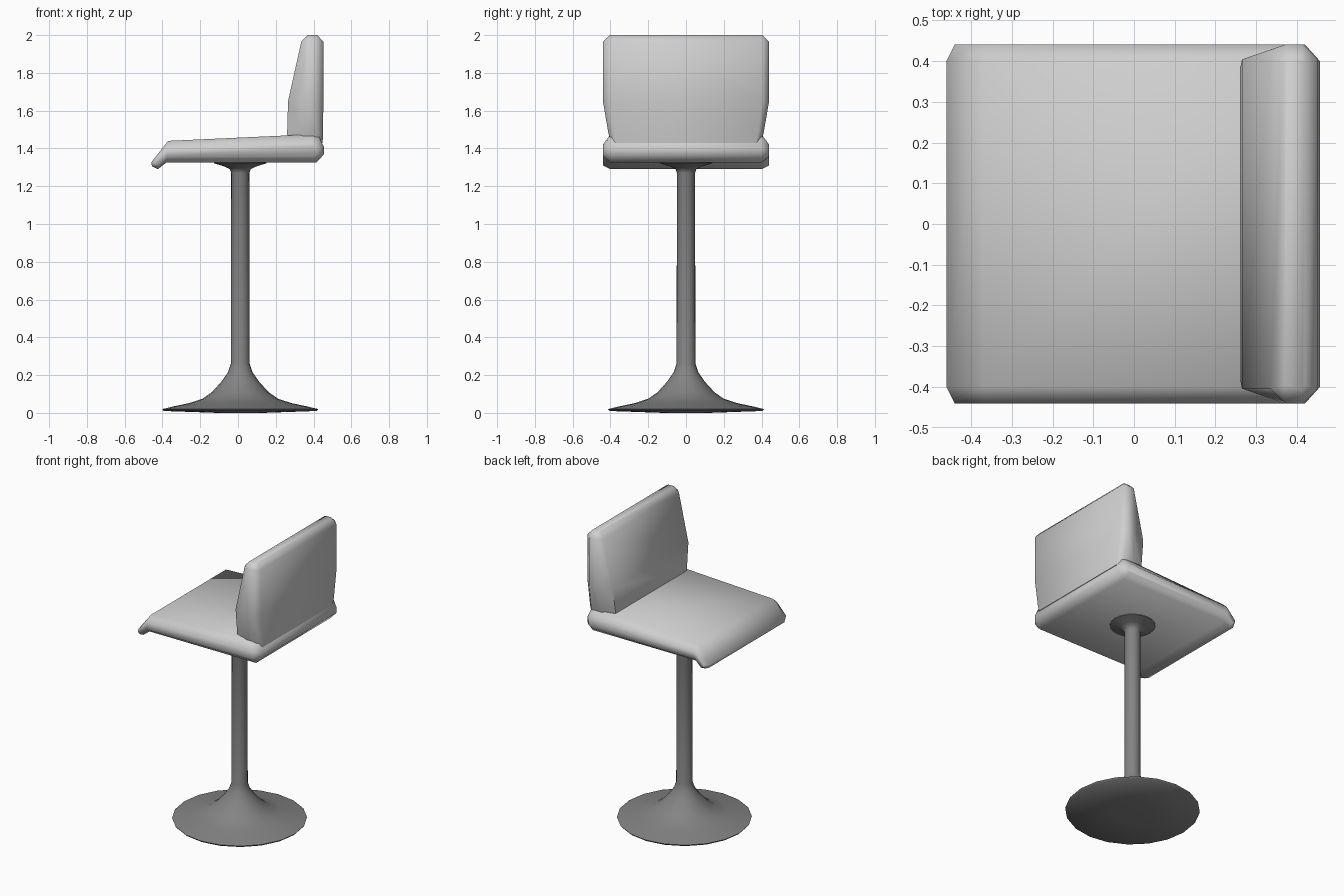
import bpy
import bmesh
import math

cube = bpy.data.objects.get("Cube")
if cube:
    bpy.data.objects.remove(cube, do_unlink=True)


def material(name, value):
    mat = bpy.data.materials.new(name)
    mat.use_nodes = True
    colour = (value, value, value, 1)
    mat.diffuse_color = colour
    mat.node_tree.nodes["Principled BSDF"].inputs["Base Color"].default_value = colour
    return mat


def loft(name, rings, mat, angle):
    """Skin a row of equal-length closed rings and cap both ends."""
    bm = bmesh.new()
    rows = [[bm.verts.new(p) for p in ring] for ring in rings]
    count = len(rows[0])
    for a, b in zip(rows, rows[1:]):
        for i in range(count):
            j = (i + 1) % count
            bm.faces.new((a[i], a[j], b[j], b[i]))
    bm.faces.new(rows[0])
    bm.faces.new(rows[-1])
    bmesh.ops.recalc_face_normals(bm, faces=bm.faces)
    mesh = bpy.data.meshes.new(name)
    bm.to_mesh(mesh)
    bm.free()
    obj = bpy.data.objects.new(name, mesh)
    bpy.context.collection.objects.link(obj)
    mesh.materials.append(mat)
    bpy.ops.object.select_all(action="DESELECT")
    obj.select_set(True)
    bpy.context.view_layer.objects.active = obj
    bpy.ops.object.shade_smooth_by_angle(angle=math.radians(angle))
    return obj


light_grey = material("light grey upholstery", 0.62)
dark_grey = material("dark grey metal", 0.23)

# Seat cushion: side profile (x, z), shrunk towards both sides
full = [(-0.46, 1.325), (-0.37, 1.44), (0.395, 1.475), (0.43, 1.46), (0.456, 1.405),
        (0.456, 1.37), (0.415, 1.325), (-0.38, 1.325), (-0.425, 1.29), (-0.455, 1.305)]
side = [(-0.44, 1.33), (-0.37, 1.405), (0.39, 1.42), (0.41, 1.415), (0.42, 1.4),
        (0.42, 1.375), (0.4, 1.36), (-0.375, 1.355), (-0.42, 1.31), (-0.435, 1.315)]
stations = [(-0.44, side), (-0.4, full), (0.4, full), (0.44, side)]
loft("seat", [[(x, y, z) for x, z in prof] for y, prof in stations], light_grey, 65)


# Backrest: stacked plan sections with chamfered corners
def plan(z, front, back, half, nose, c=0.036):
    right = [(front, half - c), (front + nose, half), (back - c, half), (back, half - c)]
    return [(x, y, z) for x, y in right] + [(x, -y, z) for x, y in reversed(right)]


loft("backrest", [
    plan(1.43, 0.27, 0.448, 0.39, 0.06, 0.02),
    plan(1.475, 0.26, 0.45, 0.41, 0.09, 0.03),
    plan(1.65, 0.265, 0.452, 0.44, 0.105),
    plan(1.965, 0.335, 0.452, 0.44, 0.036),
    plan(2.0, 0.368, 0.42, 0.405, 0.008, 0.008),
], light_grey, 65)

# Trumpet stand: base, pole and collar turned as one piece (radius, z)
profile = [(0.12, 0), (0.405, 0.01), (0.413, 0.02), (0.36, 0.033), (0.27, 0.052),
           (0.2, 0.075), (0.15, 0.11), (0.1, 0.165), (0.065, 0.215), (0.05, 0.26),
           (0.048, 1.27), (0.055, 1.29), (0.08, 1.303), (0.14, 1.322), (0.14, 1.335)]
SEGMENTS = 20
turns = [2 * math.pi * i / SEGMENTS for i in range(SEGMENTS)]
loft("stand", [[(0.012 + r * math.cos(t), r * math.sin(t), z) for t in turns]
               for r, z in profile], dark_grey, 50)
